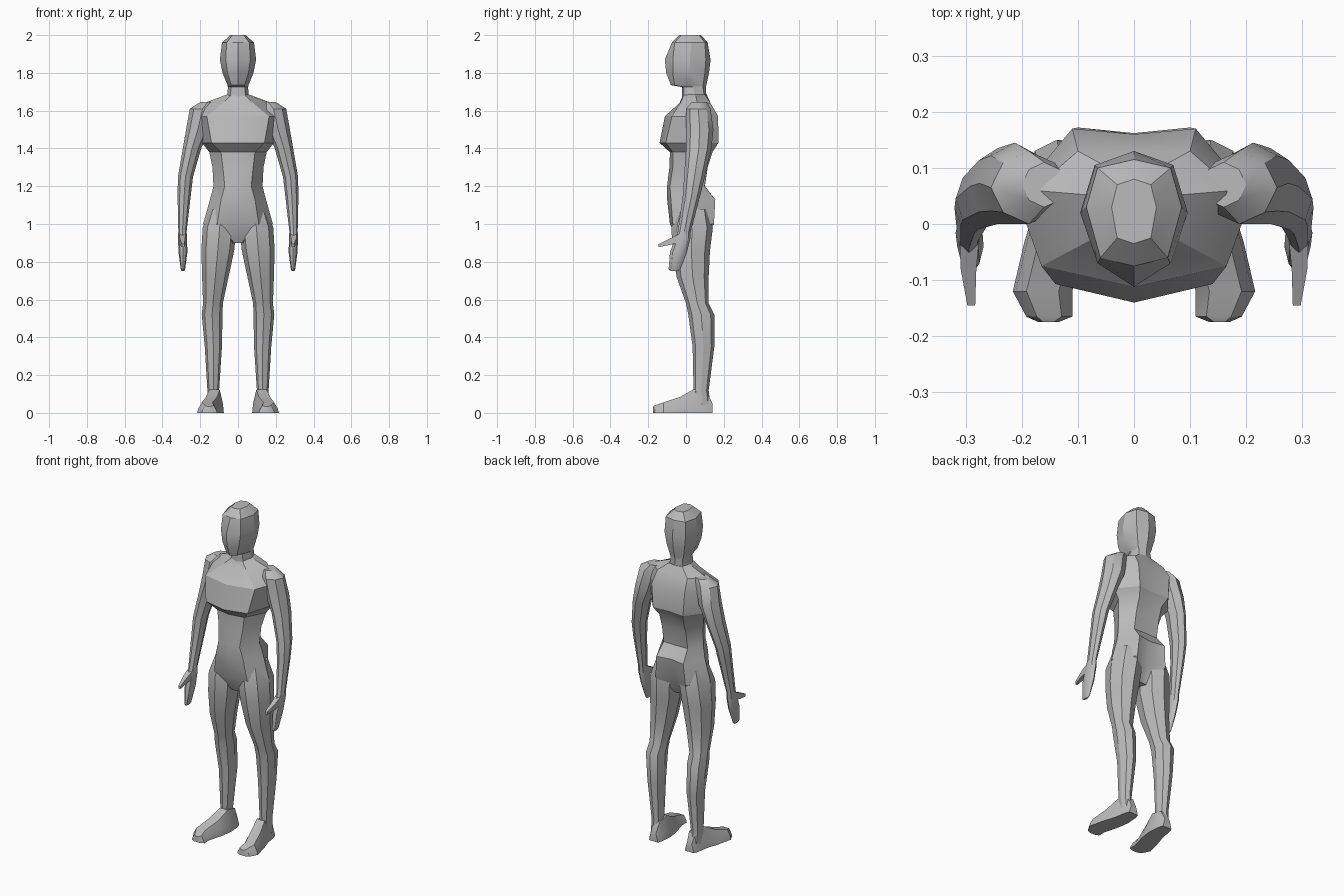
import bpy, bmesh, math

gray = bpy.data.materials.new("plain gray")
gray.diffuse_color = (0.5, 0.5, 0.5, 1)


def loft(name, rings, mirror=False):
    """Skin a list of equal-length point rings, cap both ends."""
    bm = bmesh.new()
    vs = [[bm.verts.new(p) for p in r] for r in rings]
    n = len(vs[0])
    for a, b in zip(vs, vs[1:]):
        for i in range(n):
            j = (i + 1) % n
            bm.faces.new((a[i], a[j], b[j], b[i]))
    bm.faces.new(vs[0])
    bm.faces.new(vs[-1][::-1])
    bmesh.ops.recalc_face_normals(bm, faces=bm.faces)
    me = bpy.data.meshes.new(name)
    bm.to_mesh(me)
    bm.free()
    me.materials.append(gray)
    me.shade_smooth()
    me.set_sharp_from_angle(angle=math.radians(32))
    ob = bpy.data.objects.new(name, me)
    bpy.context.collection.objects.link(ob)
    if mirror:
        ob.modifiers.new("other side", 'MIRROR')
    return ob


def body_ring(z, yf, xc, yc, xs, ys, xb, yb, ybc):
    """Symmetric 8-sided section: front centre, front corner, side, back corner, back centre."""
    half = [(xc, yc), (xs, ys), (xb, yb)]
    pts = [(0, yf)] + half + [(0, ybc)] + [(-x, y) for x, y in reversed(half)]
    return [(x, y, z) for x, y in pts]


def limb_ring(z, x0, x1, y0, y1, k=0.68):
    """8-sided section fitted to a box."""
    cx, cy, rx, ry = (x0 + x1) / 2, (y0 + y1) / 2, (x1 - x0) / 2, (y1 - y0) / 2
    unit = [(1, 0), (k, k), (0, 1), (-k, k), (-1, 0), (-k, -k), (0, -1), (k, -k)]
    return [(cx + u * rx, cy + v * ry, z) for u, v in unit]


def foot_ring(y, x0, x1, h):
    m, w = (x0 + x1) / 2, (x1 - x0) * 0.27
    return [(x0, y, 0), (x1, y, 0), (x1 - .005, y, h * .4),
            (m + w, y, h), (m - w, y, h), (x0 + .005, y, h * .4)]


# head and neck
loft("head_and_neck", [body_ring(*r) for r in [
    (2.00, -.035, .03, -.025, .04, .03, .03, .07, .08),
    (1.96, -.075, .06, -.06, .085, .03, .065, .10, .115),
    (1.87, -.112, .065, -.07, .096, .02, .07, .105, .13),
    (1.80, -.105, .055, -.07, .082, .02, .06, .10, .122),
    (1.735, -.08, .035, -.06, .056, .02, .045, .09, .108),
    (1.725, -.02, .035, -.01, .053, .04, .04, .09, .105),
    (1.65, -.02, .045, -.01, .06, .05, .045, .10, .11)]])

# torso with projecting chest, narrow waist and hips
loft("torso", [body_ring(*r) for r in [
    (1.685, -.015, .035, -.01, .06, .05, .045, .10, .11),
    (1.64, -.035, .08, -.03, .18, .06, .10, .13, .13),
    (1.57, -.112, .165, -.075, .21, .05, .11, .17, .16),
    (1.43, -.14, .14, -.107, .19, .06, .10, .172, .162),
    (1.38, -.085, .09, -.07, .152, .05, .08, .14, .13),
    (1.30, -.088, .08, -.07, .135, .03, .08, .115, .108),
    (1.20, -.10, .07, -.085, .13, .02, .08, .098, .10),
    (1.13, -.10, .09, -.08, .148, .03, .09, .155, .14),
    (1.00, -.085, .11, -.07, .185, .03, .10, .148, .11),
    (0.90, -.03, .02, -.03, .04, .03, .03, .07, .07)]])

# legs
loft("legs", [limb_ring(*r, k=.72) for r in [
    (1.08, .02, .15, -.05, .12),
    (.98, .008, .187, -.078, .142),
    (.86, .02, .194, -.07, .127),
    (.72, .05, .19, -.05, .12),
    (.58, .08, .185, .00, .12),
    (.52, .082, .192, .012, .15),
    (.35, .085, .176, .035, .15),
    (.12, .10, .162, .04, .12),
    (.03, .10, .16, .05, .13)]], mirror=True)

# feet
loft("feet", [foot_ring(*r) for r in [
    (.14, .09, .15, .05),
    (.11, .08, .16, .11),
    (.04, .075, .172, .125),
    (-.03, .085, .195, .085),
    (-.12, .11, .216, .055),
    (-.165, .11, .192, .04),
    (-.175, .135, .17, .034)]], mirror=True)

# arms and flat hands
loft("arms", [limb_ring(*r) for r in [
    (1.645, .12, .20, .03, .11),
    (1.61, .12, .255, .00, .13),
    (1.50, .15, .275, .00, .145),
    (1.40, .195, .292, .00, .135),
    (1.25, .238, .318, -.01, .10),
    (1.15, .25, .32, -.017, .075),
    (.96, .272, .316, -.043, .025),
    (.93, .27, .318, -.055, .025),
    (.85, .268, .315, -.085, .005),
    (.76, .28, .303, -.092, -.03),
    (.75, .286, .298, -.08, -.04)]], mirror=True)

# thumbs
loft("thumbs", [[(x - w, y, z - h), (x + w, y, z - h), (x + w, y, z + h), (x - w, y, z + h)]
                for x, y, z, w, h in [(.293, -.02, .93, .018, .025),
                                      (.295, -.08, .908, .014, .017),
                                      (.29, -.145, .885, .007, .008)]], mirror=True)
